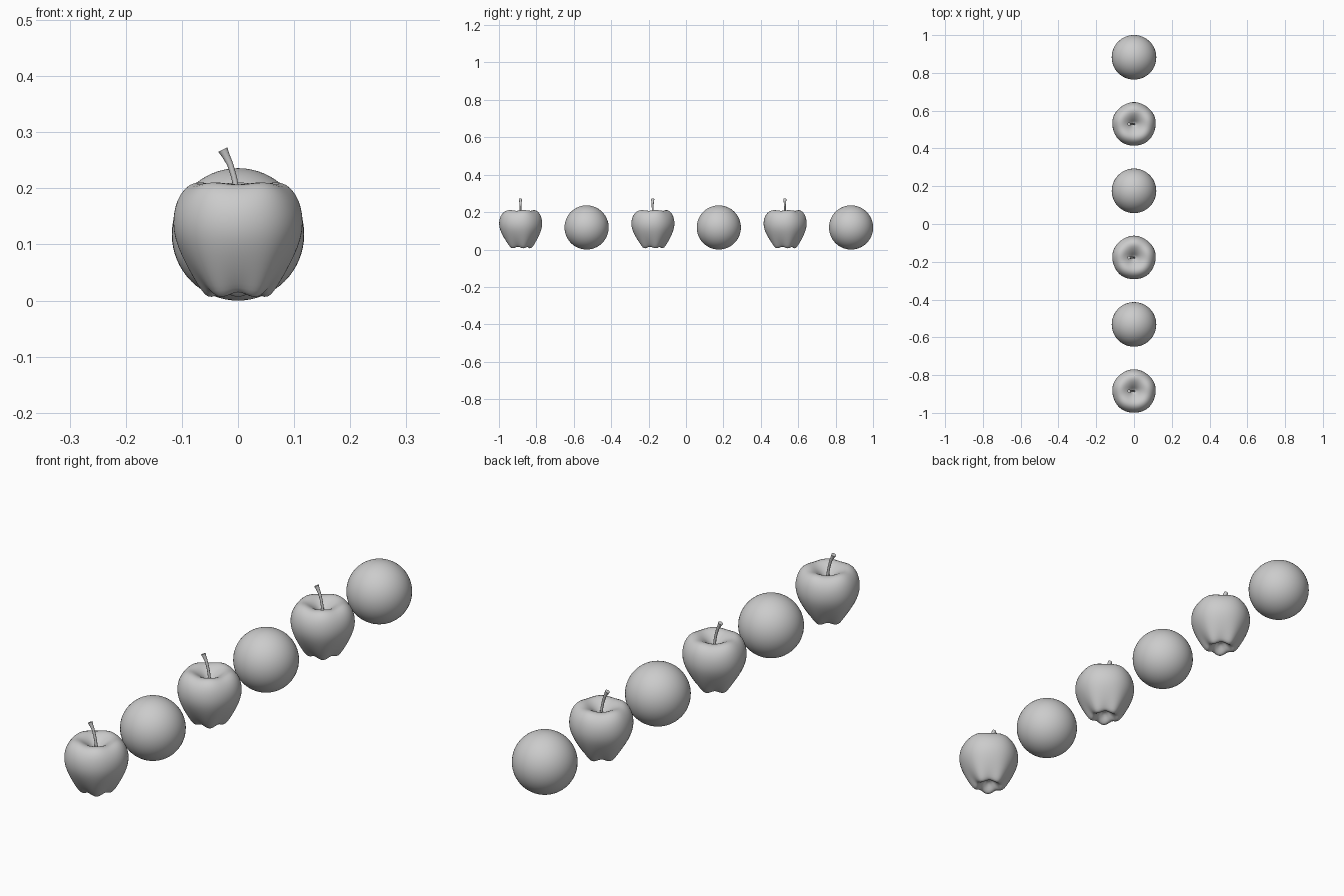
import bpy, bmesh, math
from mathutils import Vector

if "Cube" in bpy.data.objects:
    bpy.data.objects.remove(bpy.data.objects["Cube"])

R = 0.118
STEP = 0.3535
START = -0.885
SEG = 40

# apple profile: radius, height, lobe strength, lobe lift
PROFILE = [
    (0.012, 0.040, 0.00, 0.000), (0.024, 0.033, 0.03, 0.001),
    (0.036, 0.017, 0.06, -0.003), (0.047, 0.009, 0.07, -0.005),
    (0.058, 0.012, 0.07, -0.004), (0.070, 0.027, 0.06, -0.002),
    (0.085, 0.050, 0.04, 0.000), (0.101, 0.080, 0.02, 0.000),
    (0.113, 0.110, 0.01, 0.000), (0.117, 0.137, 0.01, 0.000),
    (0.114, 0.165, 0.01, 0.000), (0.104, 0.190, 0.02, 0.001),
    (0.087, 0.207, 0.02, 0.002), (0.068, 0.2105, 0.02, 0.002),
    (0.050, 0.204, 0.02, 0.001), (0.032, 0.192, 0.01, 0.000),
    (0.018, 0.178, 0.00, 0.000), (0.008, 0.167, 0.00, 0.000),
]


def mesh_object(name, bm, y):
    bmesh.ops.recalc_face_normals(bm, faces=bm.faces)
    for f in bm.faces:
        f.smooth = True
    me = bpy.data.meshes.new(name)
    bm.to_mesh(me)
    bm.free()
    ob = bpy.data.objects.new(name, me)
    ob.location.y = y
    bpy.context.collection.objects.link(ob)
    return ob


def skin(bm, rings):
    # bridge successive vertex rings and close both ends
    for a, b in zip(rings, rings[1:]):
        n = len(a)
        for i in range(n):
            bm.faces.new((a[i], a[(i + 1) % n], b[(i + 1) % n], b[i]))
    bm.faces.new(rings[0])
    bm.faces.new(rings[-1])


def apple(name, y):
    # five-lobed body, one lobe facing the back
    bm = bmesh.new()
    rings = []
    for r, z, lobe, lift in PROFILE:
        ring = []
        for i in range(SEG):
            t = 2 * math.pi * i / SEG
            c = math.cos(5 * (t - math.pi / 2))
            rr = r * (1 + lobe * (c - 0.3))
            ring.append(bm.verts.new((rr * math.cos(t), rr * math.sin(t), z + lift * c)))
        rings.append(ring)
    skin(bm, rings)
    body = mesh_object(name + "_body", bm, y)
    sub = body.modifiers.new("smooth", 'SUBSURF')
    sub.levels = sub.render_levels = 1

    # stem leaning to the left, thicker at its tip
    bm = bmesh.new()
    path = [(0.001, 0.160, .0055), (-0.002, 0.195, .005), (-0.007, 0.220, .005),
            (-0.014, 0.243, .0055), (-0.022, 0.259, .007), (-0.027, 0.269, .009)]
    pts = [Vector((x, 0, z)) for x, z, _ in path]
    rings = []
    for k, p in enumerate(pts):
        d = (pts[min(k + 1, len(pts) - 1)] - pts[max(k - 1, 0)]).normalized()
        side = Vector((0, 1, 0)).cross(d)
        r = path[k][2]
        rings.append([bm.verts.new(p + side * r * math.cos(a) + Vector((0, r * math.sin(a), 0)))
                      for a in (2 * math.pi * j / 12 for j in range(12))])
    skin(bm, rings)
    stem = mesh_object(name + "_stem", bm, y)
    bpy.ops.object.select_all(action='DESELECT')
    bpy.context.view_layer.objects.active = stem
    stem.select_set(True)
    bpy.ops.object.shade_smooth_by_angle(angle=math.radians(40))


def orange(name, y):
    # plain round fruit
    bm = bmesh.new()
    bmesh.ops.create_uvsphere(bm, u_segments=48, v_segments=32, radius=R)
    bmesh.ops.translate(bm, verts=bm.verts, vec=(0, 0, R))
    mesh_object(name, bm, y)


# alternating row along y
for i in range(3):
    apple(f"apple_{i + 1}", START + 2 * i * STEP)
    orange(f"orange_{i + 1}", START + (2 * i + 1) * STEP)
